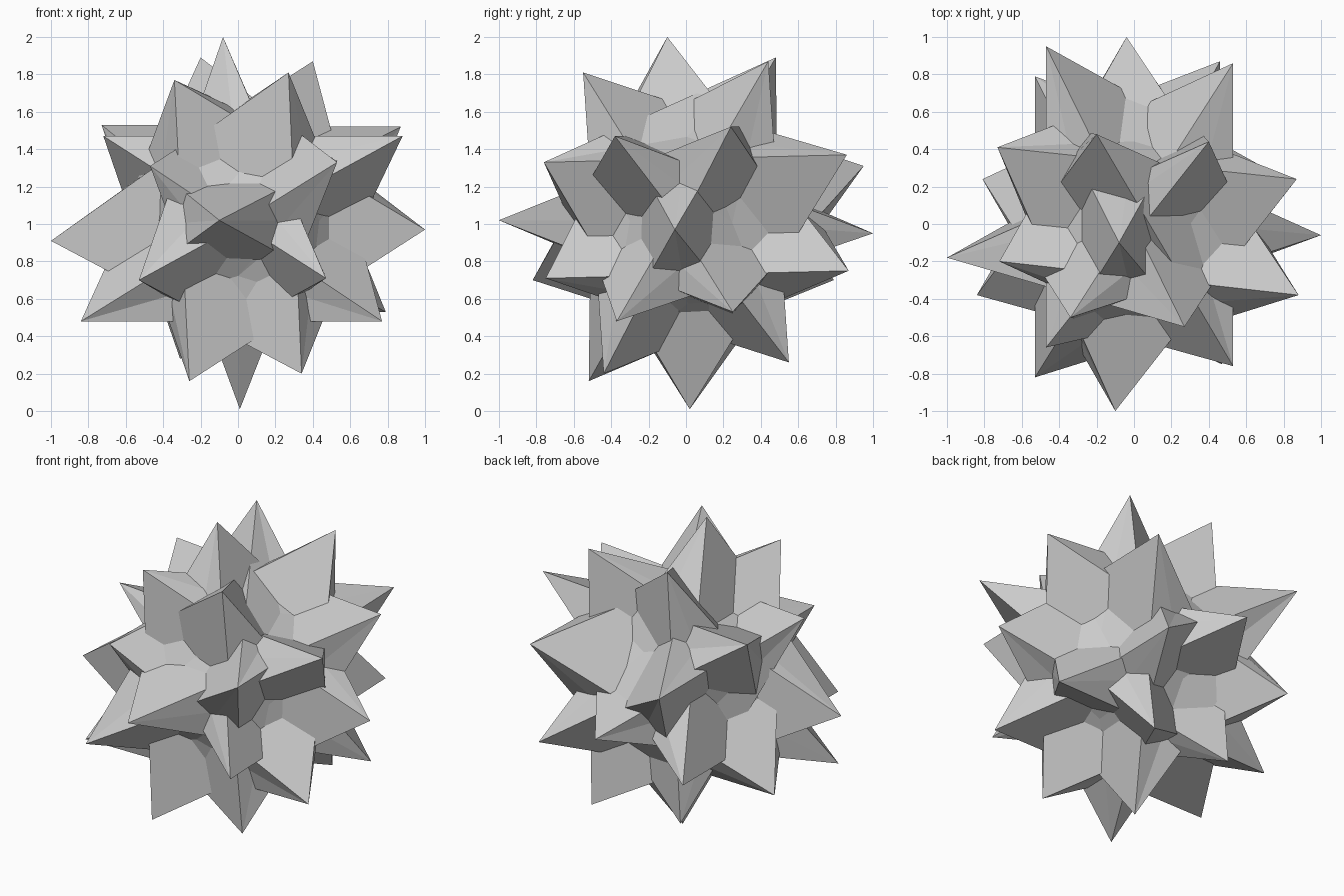
import bpy
import bmesh
import math
from itertools import combinations, product
from mathutils import Vector

if "Cube" in bpy.data.objects:
    bpy.data.objects.remove(bpy.data.objects["Cube"])

PHI = (1 + math.sqrt(5)) / 2

# Spike tips (relative to the centre), an uneven icosidodecahedron arrangement
TIPS = [Vector(p) for p in (
    # along the axes
    (-.08, -.10, 1.0), (.01, .02, -.99), (1.0, -.06, -.03),
    (-1.0, -.18, -.09), (-.10, -1.0, .02), (-.04, 1.0, -.05),
    # steep spikes above and below
    (.40, .44, .87), (-.20, .48, .89), (.27, -.55, .81), (-.34, -.50, .77),
    (.30, .55, -.74), (-.31, .50, -.72), (.34, -.44, -.80), (-.26, -.52, -.84),
    # spikes at the left and right
    (.87, .24, .52), (-.73, .41, .53), (.88, -.38, .47), (-.72, -.20, .47),
    (.79, .25, -.47), (-.81, .24, -.50), (.77, -.37, -.52), (-.84, -.38, -.52),
    # spikes at the front and back
    (.53, .86, .37), (-.47, .95, .31), (.53, -.76, .33), (-.47, -.66, .31),
    (.46, .87, -.25), (-.53, .79, -.30), (.47, -.75, -.29), (-.53, -.82, -.30),
)]


def cyclic(a, b, c):
    """All signs and cyclic orders of a coordinate triple."""
    out = set()
    for s in product((1, -1), repeat=3):
        p = (a * s[0] + 0.0, b * s[1] + 0.0, c * s[2] + 0.0)
        for k in range(3):
            out.add(p[k:] + p[:k])
    return [Vector(p) for p in sorted(out)]


# Regular directions that decide which tips share a face
regular = cyclic(0, 0, 1) + cyclic(.5 / PHI, .5, PHI / 2)
ideal = [max(regular, key=lambda d: d.dot(t.normalized())) for t in TIPS]

bm = bmesh.new()
verts = [bm.verts.new(t + Vector((0, 0, 1))) for t in TIPS]


def face(vs, outward):
    a, b, c = [v.co for v in vs]
    if (b - a).cross(c - a).dot(outward) < 0:
        vs = vs[::-1]
    bm.faces.new(vs)


# Twenty large crossing triangles
far = -.5 / PHI
for tri in combinations(range(30), 3):
    if all(abs(ideal[i].dot(ideal[j]) - far) < .01 for i, j in combinations(tri, 2)):
        face([verts[i] for i in tri], sum((ideal[i] for i in tri), Vector()))

# Twelve five-pointed stars, each fanned from its middle
for axis in cyclic(0, PHI, 1):
    axis.normalize()
    ring = [i for i in range(30) if abs(ideal[i].dot(axis) - .526) < .02]
    u = axis.orthogonal().normalized()
    w = axis.cross(u)
    ring.sort(key=lambda i: math.atan2(ideal[i].dot(w), ideal[i].dot(u)))
    mid = bm.verts.new(sum((verts[i].co for i in ring), Vector()) / len(ring))
    for k in range(len(ring)):
        face([mid, verts[ring[k]], verts[ring[(k + 2) % len(ring)]]], axis)

mesh = bpy.data.meshes.new("spiked_star")
bm.to_mesh(mesh)
bm.free()
star = bpy.data.objects.new("spiked_star", mesh)
bpy.context.collection.objects.link(star)
